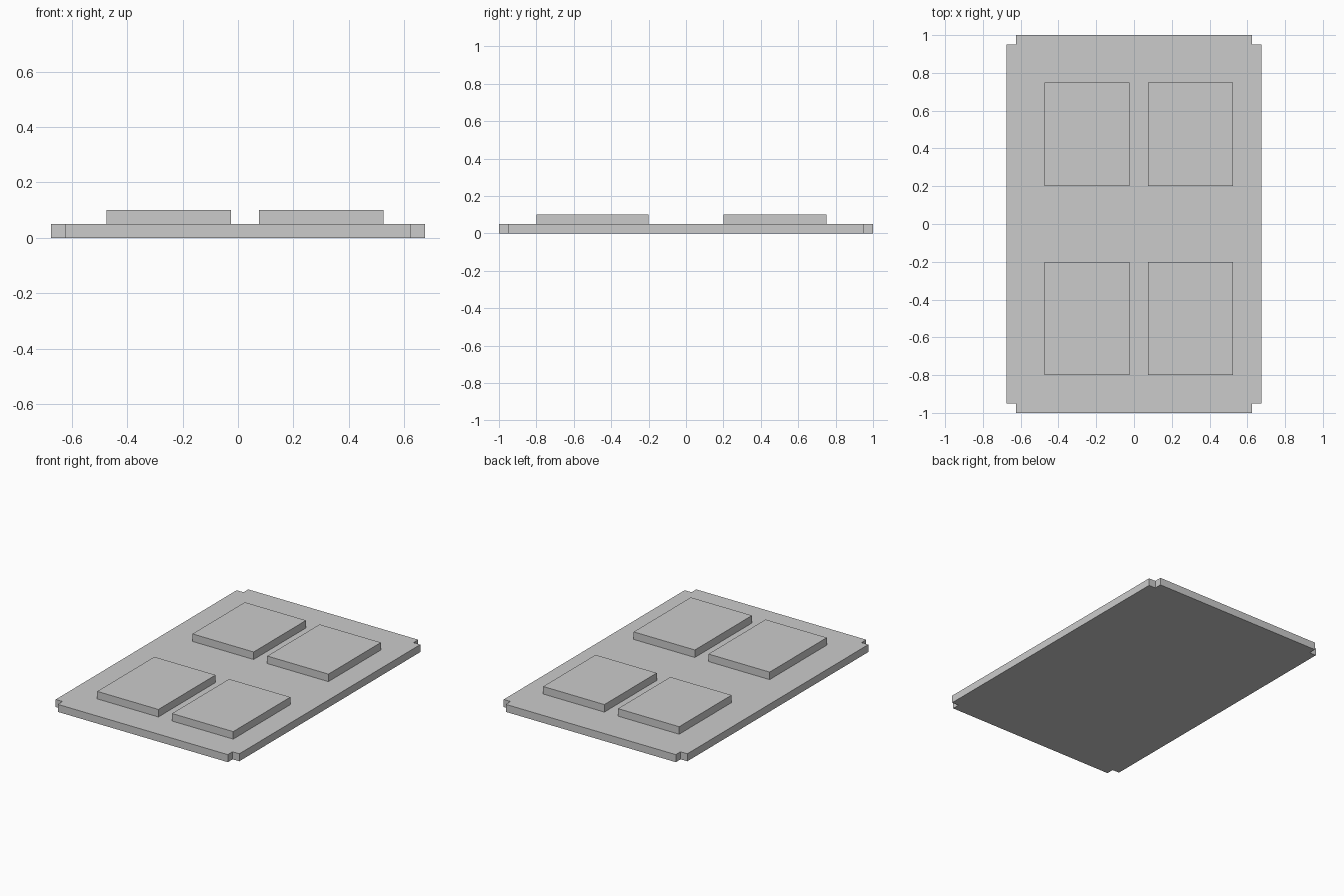
import bpy
import bmesh

cube = bpy.data.objects.get("Cube")
if cube:
    bpy.data.objects.remove(cube, do_unlink=True)

grey = bpy.data.materials.new("light_grey")
grey.use_nodes = True
grey.diffuse_color = (0.6, 0.6, 0.6, 1)
grey.node_tree.nodes["Principled BSDF"].inputs["Base Color"].default_value = (0.6, 0.6, 0.6, 1)


def extrude_outline(name, outline, bottom, top):
    """Closed flat-shaded prism from a counter-clockwise outline."""
    bm = bmesh.new()
    base = bm.faces.new([bm.verts.new((x, y, bottom)) for x, y in outline])
    result = bmesh.ops.extrude_face_region(bm, geom=[base], use_keep_orig=True)
    for v in result["geom"]:
        if isinstance(v, bmesh.types.BMVert):
            v.co.z = top
    bmesh.ops.recalc_face_normals(bm, faces=bm.faces)
    mesh = bpy.data.meshes.new(name)
    bm.to_mesh(mesh)
    bm.free()
    mesh.materials.append(grey)
    obj = bpy.data.objects.new(name, mesh)
    bpy.context.collection.objects.link(obj)
    return obj


# Base panel with a square notch at each corner
HALF_X, HALF_Y, NOTCH, THICK = 0.675, 1.0, 0.05, 0.05
ix, iy = HALF_X - NOTCH, HALF_Y - NOTCH
corner = [(HALF_X, iy), (ix, iy), (ix, HALF_Y)]
outline = []
for sx, sy in ((1, 1), (-1, 1), (-1, -1), (1, -1)):
    points = [(sx * x, sy * y) for x, y in corner]
    outline += points if sx * sy > 0 else points[::-1]
extrude_outline("base_panel", outline, 0, THICK)

# Four raised blocks, the front pair slightly longer
columns = {"right": (-0.475, -0.025), "left": (0.075, 0.525)}
rows = {"front": (-0.8, -0.2), "back": (0.2, 0.75)}
for row, (y0, y1) in rows.items():
    for side, (x0, x1) in columns.items():
        extrude_outline(f"raised_block_{row}_{side}",
                        [(x0, y0), (x1, y0), (x1, y1), (x0, y1)], THICK, 2 * THICK)
